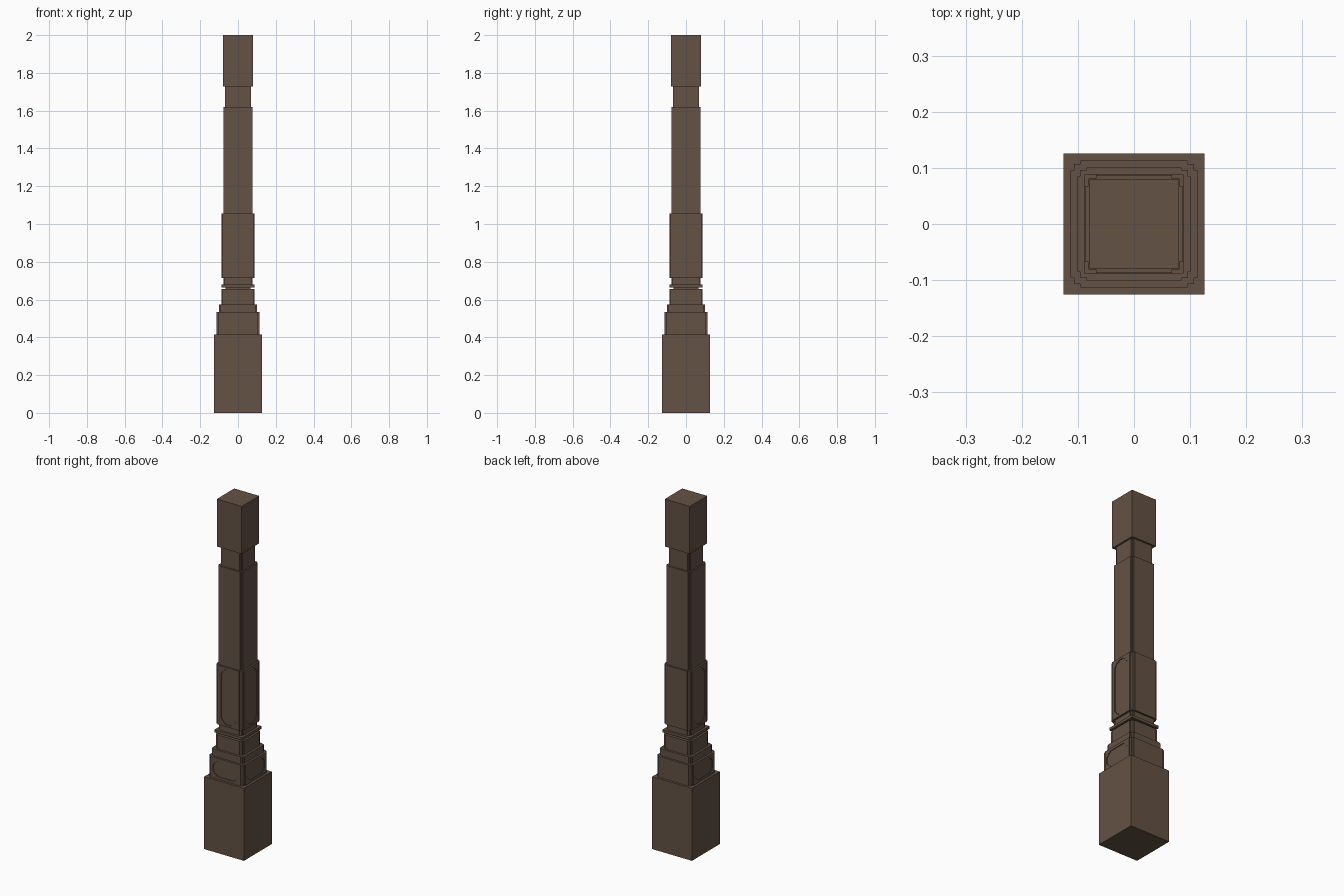
import bpy, bmesh, math
from mathutils import Matrix

if "Cube" in bpy.data.objects:
    bpy.data.objects.remove(bpy.data.objects["Cube"])

wood = bpy.data.materials.new("dark_brown_wood")
wood.diffuse_color = (0.127, 0.085, 0.058, 1)
wood.use_nodes = True
wood.node_tree.nodes["Principled BSDF"].inputs["Base Color"].default_value = wood.diffuse_color


def prism(name, pts, z0, z1):
    """Extrude a counter-clockwise xy outline from z0 to z1."""
    bm = bmesh.new()
    face = bm.faces.new([bm.verts.new((x, y, z0)) for x, y in pts])
    ext = bmesh.ops.extrude_face_region(bm, geom=[face])
    for v in ext["geom"]:
        if isinstance(v, bmesh.types.BMVert):
            v.co.z = z1
    bmesh.ops.recalc_face_normals(bm, faces=bm.faces[:])
    me = bpy.data.meshes.new(name)
    bm.to_mesh(me)
    bm.free()
    me.materials.append(wood)
    ob = bpy.data.objects.new(name, me)
    bpy.context.collection.objects.link(ob)
    return ob


def square(a):
    return [(-a, -a), (a, -a), (a, a), (-a, a)]


def stepped(a, b, c):
    """Square of half size c with a raised plate (half width b) reaching a on each side."""
    side = [(-c, -c), (-b, -c), (-b, -a), (b, -a), (b, -c)]
    pts = []
    for k in range(4):
        co, si = round(math.cos(k * math.pi / 2)), round(math.sin(k * math.pi / 2))
        pts += [(x * co - y * si, x * si + y * co) for x, y in side]
    return pts


def cut_panels(ob, a, w, z0, z1, r, depth=0.004):
    """Sink an ornate-cornered panel into the front, right and left faces."""
    h, zc = (z1 - z0) / 2, (z0 + z1) / 2
    # quarter outline: small step, concave slope, small step
    q = [(w, h - r), (w - r * 0.25, h - r), (w - r * 0.4, h - r * 0.6),
         (w - r * 0.6, h - r * 0.4), (w - r, h - r * 0.25), (w - r, h)]
    outline = q + [(-x, y) for x, y in reversed(q)]
    outline += [(-x, -y) for x, y in outline]
    for ang in (0, 90, -90):
        cutter = prism("panel_cutter", outline, a - depth, a + 0.03)
        cutter.hide_render = True
        cutter.data.transform(Matrix.Translation((0, 0, zc))
                              @ Matrix.Rotation(math.radians(ang), 4, "Z")
                              @ Matrix.Rotation(math.radians(90), 4, "X"))
        mod = ob.modifiers.new("panel", "BOOLEAN")
        mod.operation = "DIFFERENCE"
        mod.solver = "EXACT"
        mod.object = cutter
        bpy.context.view_layer.objects.active = ob
        bpy.ops.object.modifier_apply(modifier=mod.name)
        bpy.data.objects.remove(cutter)


# Plinth and the stepped base above it
prism("plinth", square(0.126), 0, 0.415)
base = prism("base_block", stepped(0.113, 0.095, 0.107), 0.415, 0.535)
cut_panels(base, 0.113, 0.08, 0.43, 0.52, 0.025)
prism("base_step", stepped(0.101, 0.085, 0.096), 0.535, 0.575)
prism("lower_collar", stepped(0.088, 0.07, 0.082), 0.575, 0.655)

# Thin ring with necks below and above
prism("ring_neck", square(0.066), 0.655, 0.665)
prism("ring", square(0.088), 0.665, 0.68)
prism("collar_neck", stepped(0.076, 0.06, 0.071), 0.68, 0.715)

# Panelled block
block = prism("panel_block", stepped(0.087, 0.068, 0.081), 0.715, 1.055)
cut_panels(block, 0.087, 0.048, 0.727, 1.042, 0.027)

# Shaft, upper neck and cap
prism("shaft", stepped(0.077, 0.066, 0.072), 1.055, 1.62)
prism("upper_neck", stepped(0.069, 0.057, 0.064), 1.62, 1.728)
prism("cap_block", square(0.079), 1.728, 2.0)
